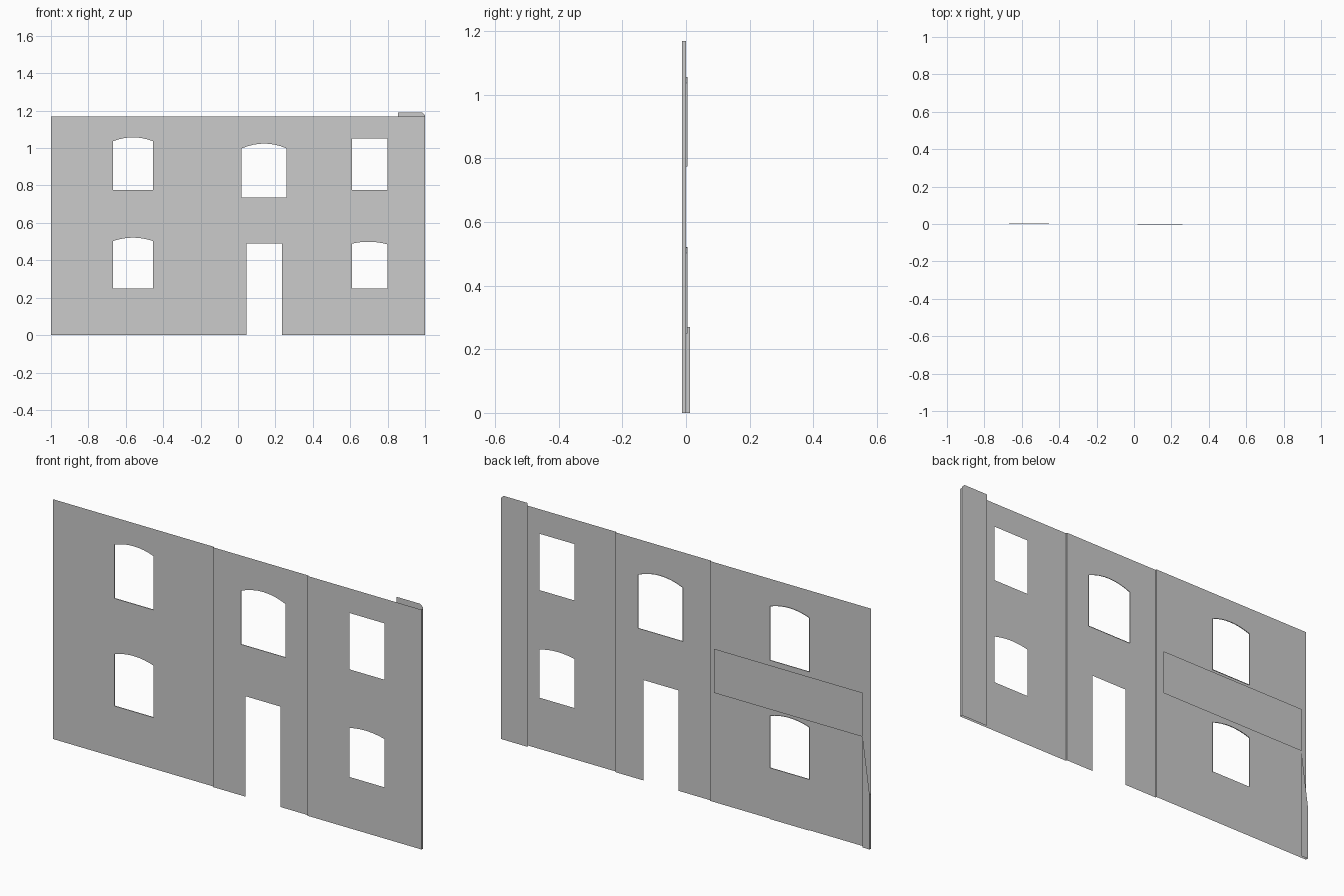
import bpy, bmesh, math

if "Cube" in bpy.data.objects:
    bpy.data.objects.remove(bpy.data.objects["Cube"])


def sheet(name, y, loops, reveal=None):
    """Flat upright sheet at depth y; first loop is the outline, others are holes.
    reveal = (y_end) adds thin jambs around every hole."""
    bm = bmesh.new()
    edges, hole_edges = [], []
    for n, loop in enumerate(loops):
        vs = [bm.verts.new((x, y, z)) for x, z in loop]
        es = [bm.edges.new((vs[i], vs[(i + 1) % len(vs)])) for i in range(len(vs))]
        edges += es
        if n:
            hole_edges += es
    bmesh.ops.triangle_fill(bm, use_beauty=True, use_dissolve=False,
                            edges=edges, normal=(0, -1, 0))
    for f in bm.faces:
        f.normal_update()
        if f.normal.y > 0:
            f.normal_flip()
    if reveal is not None and hole_edges:
        out = bmesh.ops.extrude_edge_only(bm, edges=hole_edges)
        for v in out["geom"]:
            if isinstance(v, bmesh.types.BMVert):
                v.co.y = reveal
    mesh = bpy.data.meshes.new(name)
    bm.to_mesh(mesh)
    bm.free()
    ob = bpy.data.objects.new(name, mesh)
    bpy.context.collection.objects.link(ob)
    return ob


def rect(x0, x1, z0, z1):
    return [(x0, z0), (x1, z0), (x1, z1), (x0, z1)]


def arched(x0, x1, z0, z_spring, rise, z_left=None, n=8):
    """Window outline with a shallow arched head."""
    zl = z_spring if z_left is None else z_left
    pts = [(x0, z0), (x1, z0)]
    for i in range(n + 1):
        t = 1 - i / n
        base = zl + (z_spring - zl) * t
        pts.append((x0 + (x1 - x0) * t, base + rise * 4 * t * (1 - t)))
    return pts


def return_face(name, x, y0, y1, z0, z1):
    """Narrow side face joining two wall planes."""
    mesh = bpy.data.meshes.new(name)
    mesh.from_pydata([(x, y0, z0), (x, y1, z0), (x, y1, z1), (x, y0, z1)],
                     [], [(0, 1, 2, 3)])
    ob = bpy.data.objects.new(name, mesh)
    bpy.context.collection.objects.link(ob)


H = 1.17
SPLIT_A, SPLIT_B = -0.13, 0.385
Y_LEFT, Y_MID, Y_RIGHT, Y_BACK = 0.0, -0.006, -0.0125, 0.0125

# Left wall bay with two arched windows
sheet("left_wall", Y_LEFT,
      [rect(-1, SPLIT_A, 0, H),
       arched(-0.668, -0.455, 0.775, 1.037, 0.02),
       arched(-0.668, -0.455, 0.25, 0.503, 0.018)], reveal=0.004)

# Middle wall bay with doorway and upper arched window
sheet("middle_wall", Y_MID,
      [[(SPLIT_A, 0), (0.045, 0), (0.045, 0.49), (0.235, 0.49), (0.235, 0),
        (SPLIT_B, 0), (SPLIT_B, H), (SPLIT_A, H)],
       arched(0.02, 0.26, 0.737, 0.998, 0.026)], reveal=-0.003)

# Right wall bay with square upper and arched lower window
sheet("right_wall", Y_RIGHT,
      [rect(SPLIT_B, 1, 0, H),
       rect(0.61, 0.80, 0.775, 1.05),
       arched(0.61, 0.80, 0.25, 0.485, 0.012, z_left=0.489)])

# Returns between the stepped bays and at the right end
return_face("left_step", SPLIT_A, Y_LEFT, Y_MID, 0, H)
return_face("middle_step", SPLIT_B, Y_MID, Y_RIGHT, 0, H)
return_face("right_end", 1, Y_RIGHT, 0, 0, H)

# Corner strip rising above the right end, with clipped corner
sheet("corner_strip", 0.0,
      [[(0.855, 0), (1, 0), (1, 1.175), (0.985, 1.19), (0.855, 1.19)]])

# Rear panels: floor band, panel under the window, tapered edge strip
sheet("floor_band", Y_BACK, [rect(-0.963, -0.16, 0.54, 0.755)])
sheet("under_window_panel", 0.004, [rect(-0.668, -0.455, 0, 0.25)])
sheet("edge_strip", Y_BACK,
      [[(-1, 0), (-0.963, 0), (-0.963, 0.54), (-1, 0.27)]])
return_face("edge_strip_side", -1, 0, Y_BACK, 0, 0.27)
